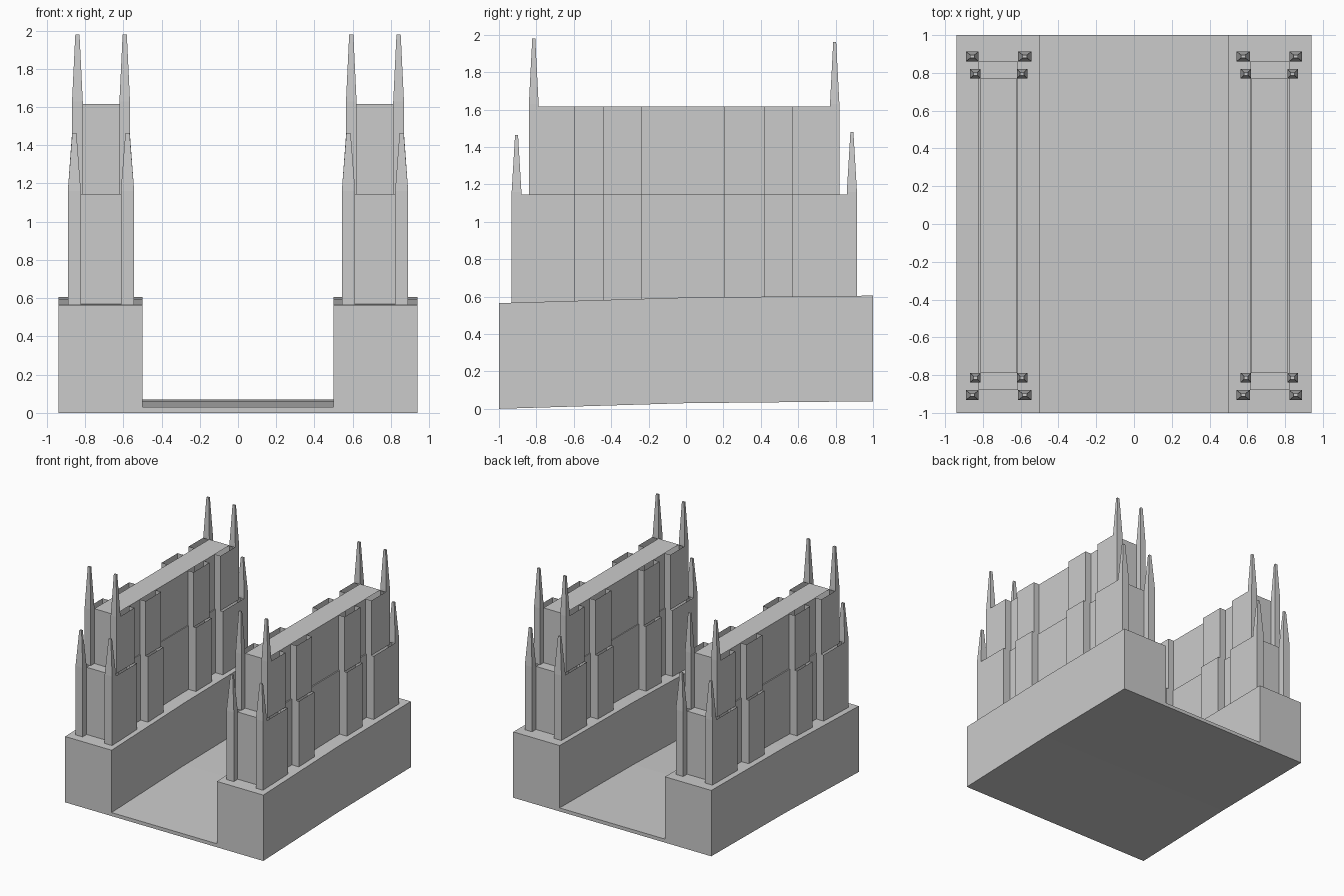
import bpy, bmesh

if "Cube" in bpy.data.objects:
    bpy.data.objects.remove(bpy.data.objects["Cube"])

def finish(name, bm, mirror=True):
    me = bpy.data.meshes.new(name)
    bm.to_mesh(me)
    bm.free()
    ob = bpy.data.objects.new(name, me)
    bpy.context.collection.objects.link(ob)
    if mirror:
        m = ob.modifiers.new("mirror", 'MIRROR')
        m.use_mirror_merge = False
    return ob

# Base: channel section swept along three slightly rising stations
section = [(-.94, 0), (.94, 0), (.94, .565), (.5, .565),
           (.5, .03), (-.5, .03), (-.5, .565), (-.94, .565)]
bm = bmesh.new()
rings = [[bm.verts.new((x, y, z + dz)) for x, z in section]
         for y, dz in ((-1, 0), (0, .03), (1, .04))]
for a, b in zip(rings, rings[1:]):
    for i in range(8):
        j = (i + 1) % 8
        bm.faces.new((a[i], a[j], b[j], b[i]))
bm.faces.new(rings[0])
bm.faces.new(rings[-1][::-1])
bmesh.ops.recalc_face_normals(bm, faces=bm.faces)
finish("channel_base", bm, mirror=False)

STEPS = [-.595, -.445, -.235, .205, .42, .57]   # where the side panels jog in and out

def tier(name, x_out, x_in, y_out, y_in, z0, z1):
    """Open-topped panelled walls with a lid over the recessed core."""
    (l0, r0), (l1, r1) = x_out, x_in
    (f0, b0), (f1, b1) = y_out, y_in
    def side(out, inn):
        pts, levels = [(out, f0)], [out, inn]
        for k, y in enumerate(STEPS):
            pts += [(levels[k % 2], y), (levels[(k + 1) % 2], y)]
        # the jogs alternate, so both end panels sit on the outer plane
        return pts + [(out, b0)]
    outline = [(l1, f0), (l1, f1), (r1, f1), (r1, f0)] + side(r0, r1)
    outline += [(r1, b0), (r1, b1), (l1, b1), (l1, b0)] + side(l0, l1)[::-1]
    bm = bmesh.new()
    lo = [bm.verts.new((x, y, z0)) for x, y in outline]
    hi = [bm.verts.new((x, y, z1)) for x, y in outline]
    n = len(outline)
    for i in range(n):
        j = (i + 1) % n
        bm.faces.new((lo[i], lo[j], hi[j], hi[i]))
    bm.faces.new([bm.verts.new((x, y, z1)) for x, y in
                  ((l1, f1), (r1, f1), (r1, b1), (l1, b1))])
    finish(name, bm)

def spires(name, x_out, x_in, y_out, y_in, z0, tips):
    """Four tapered corner spires."""
    bm = bmesh.new()
    for xa, xb in zip(x_out, x_in):
        for ya, yb, zt in zip(y_out, y_in, tips):
            cx, cy = (xa + xb) / 2, (ya + yb) / 2
            hx, hy = abs(xa - xb) / 2, abs(ya - yb) / 2
            levels = [(z0, hx, hy), (z0 + .02, hx, hy), (zt, .011, .008)]
            rs = [[bm.verts.new((cx + sx * a, cy + sy * b, z))
                   for sx, sy in ((-1, -1), (1, -1), (1, 1), (-1, 1))]
                  for z, a, b in levels]
            for p, q in zip(rs, rs[1:]):
                for i in range(4):
                    j = (i + 1) % 4
                    bm.faces.new((p[i], p[j], q[j], q[i]))
            bm.faces.new(rs[-1])
            bm.faces.new(rs[0][::-1])
    finish(name, bm)

# Lower and upper wall tiers, mirrored to both sides of the channel
lower = ((.543, .89), (.613, .822), (-.932, .914), (-.88, .86))
upper = ((.565, .868), (.62, .812), (-.84, .82), (-.788, .77))
tier("lower_wall", *lower, .55, 1.145)
tier("upper_wall", *upper, 1.145, 1.615)
spires("lower_spires", *lower, 1.14, (1.465, 1.48))
spires("upper_spires", *upper, 1.61, (1.98, 1.96))
